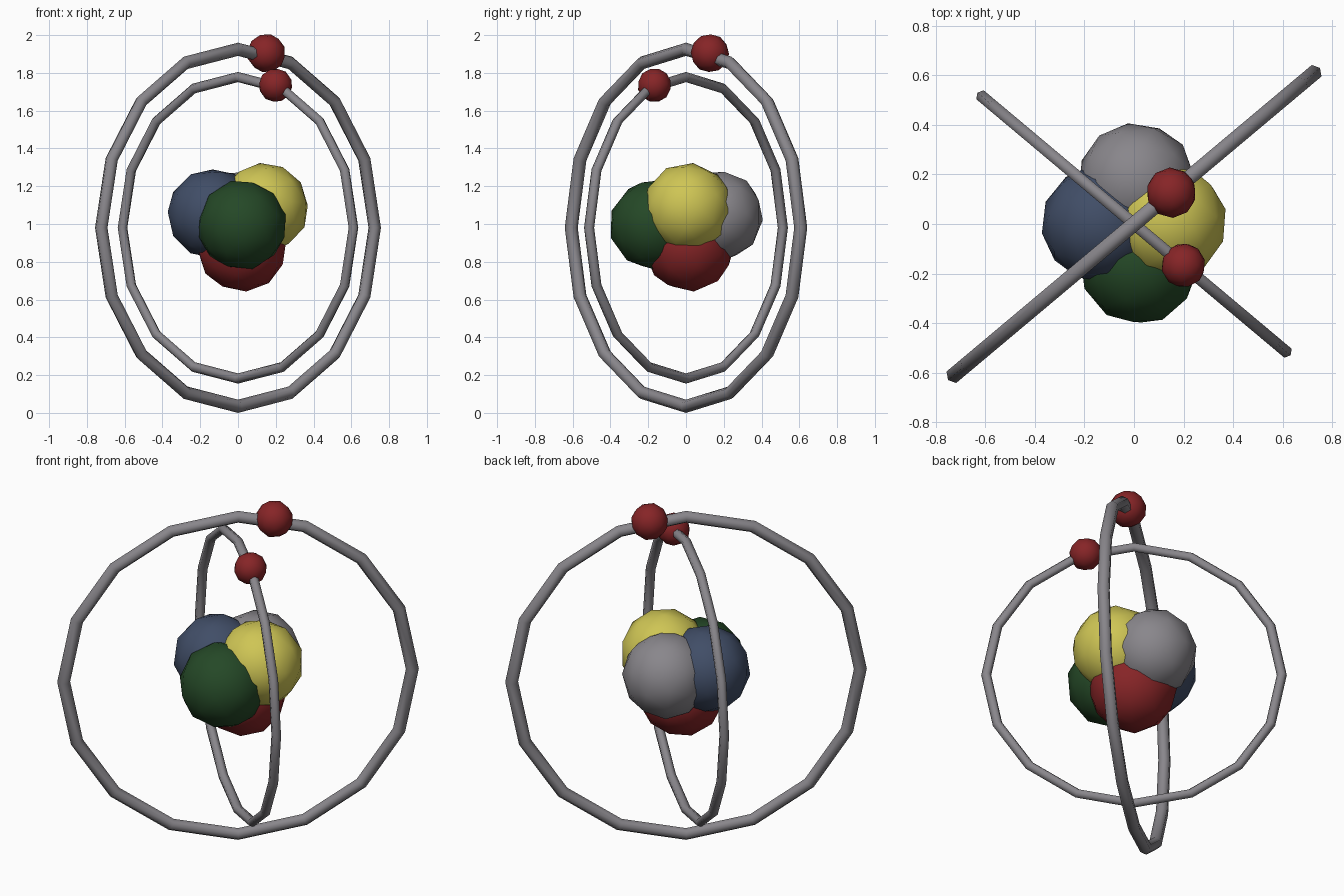
import bpy, math
from mathutils import Vector

if "Cube" in bpy.data.objects:
    bpy.data.objects.remove(bpy.data.objects["Cube"])

def material(name, rgb):
    m = bpy.data.materials.new(name)
    m.diffuse_color = (*rgb, 1)
    m.use_nodes = True
    m.node_tree.nodes["Principled BSDF"].inputs["Base Color"].default_value = m.diffuse_color
    return m

red = material("dark red", (0.24, 0.018, 0.02))
grey = material("grey", (0.25, 0.24, 0.26))
yellow = material("yellow", (0.62, 0.56, 0.09))
green = material("dark green", (0.018, 0.065, 0.02))
blue = material("slate blue", (0.052, 0.075, 0.135))

CENTRE = Vector((0, 0, 0.98))

def finish(name, mat):
    ob = bpy.context.object
    ob.name = name
    ob.data.materials.append(mat)
    bpy.ops.object.shade_smooth()
    return ob

def ball(name, loc, radius, mat, rot=(0, 0, 0)):
    bpy.ops.mesh.primitive_ico_sphere_add(subdivisions=2, radius=radius,
                                          location=loc, rotation=rot)
    return finish(name, mat)

# Upright orbit ring with a small ball threaded on it near the top
def orbit(name, heading, major, minor, ball_angle, ball_radius):
    h, a = math.radians(heading), math.radians(ball_angle)
    bpy.ops.mesh.primitive_torus_add(major_segments=16, minor_segments=6,
                                     major_radius=major, minor_radius=minor,
                                     location=CENTRE,
                                     rotation=(math.pi / 2, 0, h))
    finish(name + "_ring", grey)
    d = major * math.sin(a)
    loc = CENTRE + Vector((d * math.cos(h), d * math.sin(h), major * math.cos(a)))
    ball(name + "_electron", loc, ball_radius, red, (0.1, a, h))

orbit("outer_orbit", 40, 0.945, 0.035, 12, 0.102)
orbit("inner_orbit", -40, 0.798, 0.027, 19, 0.09)

# Cluster of overlapping balls in the middle
ball("nucleus_front", (0.02, -0.168, 0.995), 0.24, green, (0.3, 0.2, 0.1))
ball("nucleus_back", (0.01, 0.17, 1.045), 0.24, grey, (0.5, 0.1, 0.4))
ball("nucleus_right", (0.135, 0.01, 1.085), 0.24, yellow, (0.2, 0.4, 0.3))
ball("nucleus_left", (-0.135, 0.0, 1.055), 0.24, blue, (0.1, 0.5, 0.2))
ball("nucleus_bottom", (0.02, 0.015, 0.88), 0.24, red, (0.4, 0.3, 0.5))
